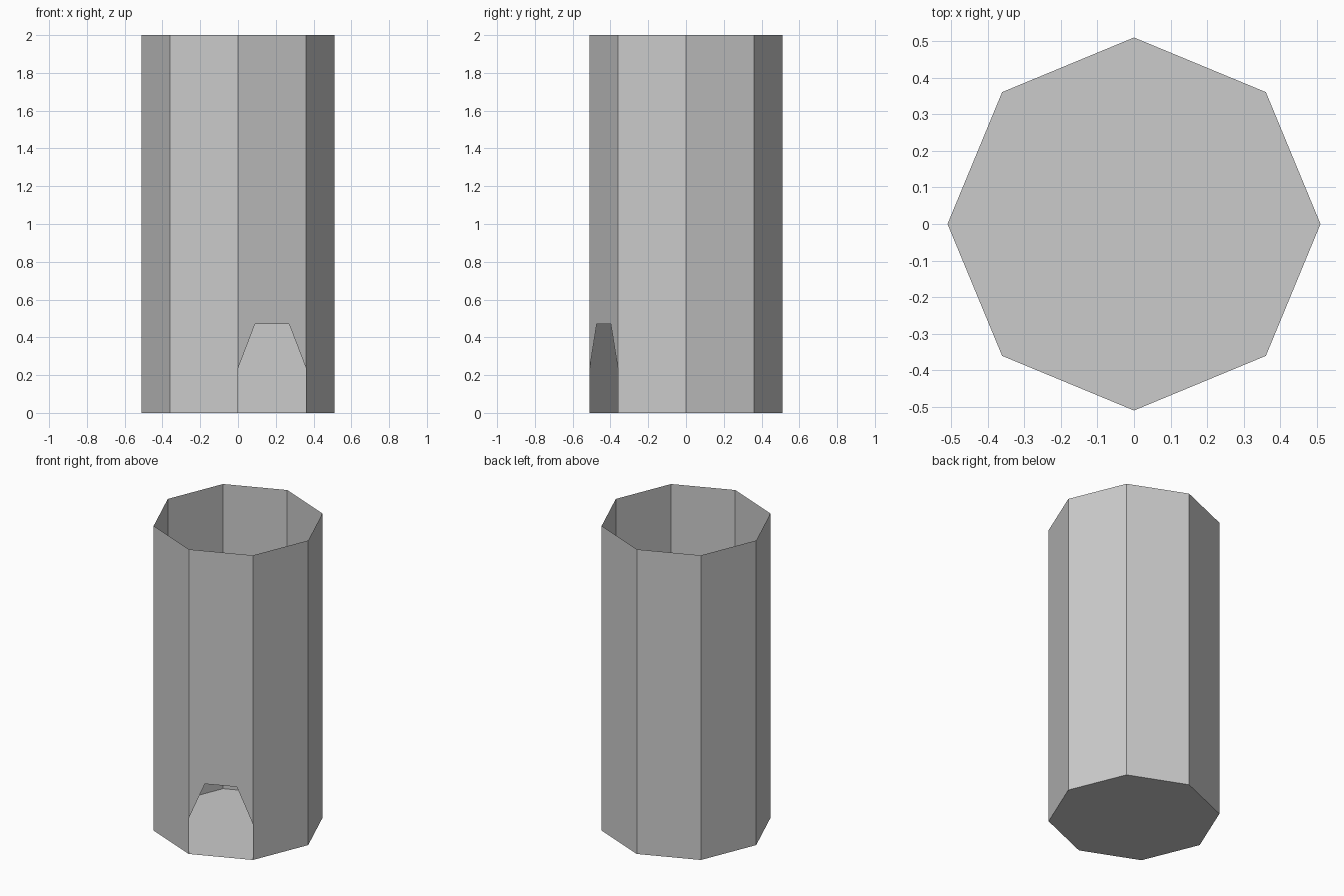
import bpy, bmesh
from math import cos, sin, pi
from mathutils import Vector

if "Cube" in bpy.data.objects:
    bpy.data.objects.remove(bpy.data.objects["Cube"])

SIDES, RADIUS, HEIGHT = 8, 0.51, 2.0
DOOR_SIDE = 6               # panel from -90 to -45 degrees
DOOR_SPRING, DOOR_TOP = 0.235, 0.47

bm = bmesh.new()

# Bottom and top rings of the octagonal shell
ring = [Vector((RADIUS * cos(2 * pi * i / SIDES), RADIUS * sin(2 * pi * i / SIDES), 0))
        for i in range(SIDES)]
low = [bm.verts.new(p) for p in ring]
high = [bm.verts.new(p + Vector((0, 0, HEIGHT))) for p in ring]

# Closed floor, open top
bm.faces.new(list(reversed(low)))

# Thin wall panels, one with an arched doorway cut up from the floor
for i in range(SIDES):
    j = (i + 1) % SIDES
    if i == DOOR_SIDE:
        arch = [bm.verts.new(ring[i].lerp(ring[j], t) + Vector((0, 0, z)))
                for t, z in ((0, DOOR_SPRING), (0.25, DOOR_TOP),
                             (0.75, DOOR_TOP), (1, DOOR_SPRING))]
        bm.faces.new(arch + [high[j], high[i]])
    else:
        bm.faces.new((low[i], low[j], high[j], high[i]))

mesh = bpy.data.meshes.new("octagonal_tower")
bm.to_mesh(mesh)
bm.free()
tower = bpy.data.objects.new("octagonal_tower", mesh)
bpy.context.collection.objects.link(tower)
